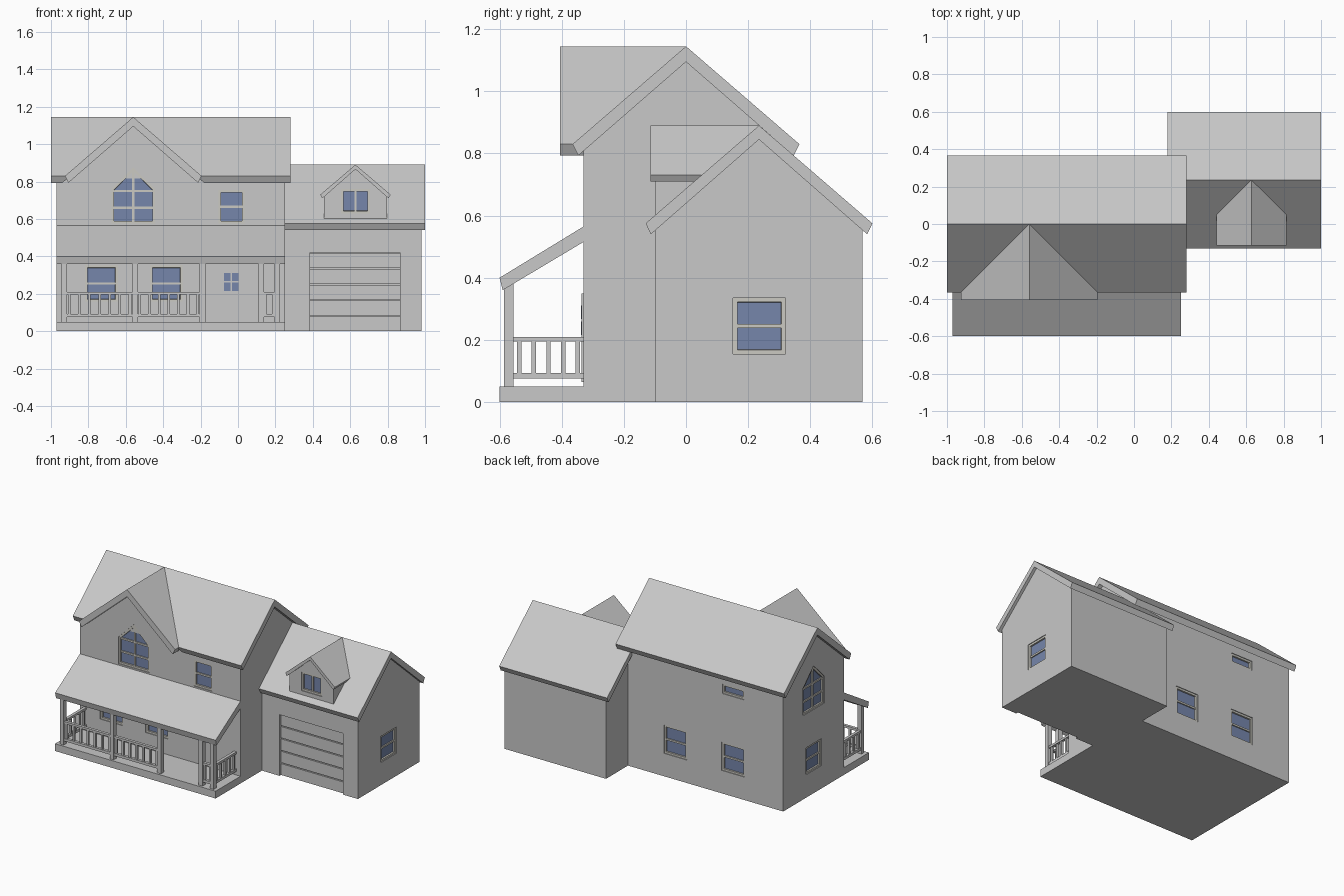
import bpy, bmesh
from math import radians
from mathutils import Matrix, Vector

cube = bpy.data.objects.get("Cube")
if cube:
    bpy.data.objects.remove(cube, do_unlink=True)


def material(name, rgb):
    m = bpy.data.materials.new(name)
    m.use_nodes = True
    m.diffuse_color = (*rgb, 1)
    m.node_tree.nodes["Principled BSDF"].inputs["Base Color"].default_value = (*rgb, 1)
    return m


GREY = material("plain grey", (0.58, 0.58, 0.58))
TRIM = material("window trim", (0.6, 0.59, 0.54))
GLASS = material("blue glass", (0.18, 0.24, 0.41))
ID = Matrix.Identity(4)


def frame(x, y, z=0, turn=0):
    """Local frame: x right, z up, -y outward after turning about z."""
    return Matrix.Translation((x, y, z)) @ Matrix.Rotation(radians(turn), 4, "Z")


def finish(name, bm, mats):
    mesh = bpy.data.meshes.new(name)
    bm.to_mesh(mesh)
    bm.free()
    for m in mats:
        mesh.materials.append(m)
    ob = bpy.data.objects.new(name, mesh)
    bpy.context.scene.collection.objects.link(ob)
    return ob


def add_prism(bm, pts, y0, y1, M=ID):
    """Profile in xz, extruded along y."""
    verts = [bm.verts.new((x, y0, z)) for x, z in pts]
    face = bm.faces.new(verts)
    ext = bmesh.ops.extrude_face_region(bm, geom=[face])["geom"]
    new = [v for v in ext if isinstance(v, bmesh.types.BMVert)]
    bmesh.ops.translate(bm, vec=(0, y1 - y0, 0), verts=new)
    bmesh.ops.transform(bm, matrix=M, verts=verts + new)
    faces = list({f for v in verts + new for f in v.link_faces})
    bmesh.ops.recalc_face_normals(bm, faces=faces)


def rect(x0, x1, z0, z1):
    return [(x0, z0), (x1, z0), (x1, z1), (x0, z1)]


def prism(name, pts, y0, y1, M=ID, mat=GREY):
    bm = bmesh.new()
    add_prism(bm, pts, y0, y1, M)
    return finish(name, bm, [mat])


def cut(bodies, pts, y0, y1, M):
    cutter = prism("cutter", pts, y0, y1, M)
    cutter.hide_render = True
    for body in bodies:
        mod = body.modifiers.new("cut", "BOOLEAN")
        mod.operation, mod.solver, mod.object = "DIFFERENCE", "EXACT", cutter
        bpy.context.view_layer.objects.active = body
        bpy.ops.object.modifier_apply(modifier=mod.name)
    bpy.data.objects.remove(cutter, do_unlink=True)


def gable_wall(half, base, eave, apex):
    return [(-half, base), (half, base), (half, eave), (0, apex), (-half, eave)]


def gable_roof(apex, half, top, inner, low, under):
    return [(0, apex), (half, top), (inner, low), (0, under), (-inner, low), (-half, top)]


def window(name, bodies, M, pts, bars):
    """Recessed opening with a frame, sunken glass and glazing bars."""
    cut(bodies, pts, -0.05, 0.022, M)
    bm = bmesh.new()
    pane = bm.faces.new([bm.verts.new((x, 0.005, z)) for x, z in pts])
    bm.normal_update()
    if pane.normal.y > 0:
        pane.normal_flip()
    bmesh.ops.inset_individual(bm, faces=[pane], thickness=0.013, use_even_offset=True)
    bmesh.ops.inset_individual(bm, faces=[pane], thickness=0.001, depth=-0.01, use_even_offset=True)
    pane.material_index = 1
    bmesh.ops.transform(bm, matrix=M, verts=bm.verts[:])
    for x0, x1, z0, z1 in bars:
        add_prism(bm, rect(x0, x1, z0, z1), 0.007, 0.018, M)
    finish(name, bm, [TRIM, GLASS])


def sash(name, bodies, M, w, h, upright=False):
    bar = (-0.006, 0.006, 0.01 - h / 2, h / 2 - 0.01) if upright else (0.01 - w / 2, w / 2 - 0.01, -0.006, 0.006)
    window(name, bodies, M, rect(-w / 2, w / 2, -h / 2, h / 2), [bar])


def peaked(name, bodies, M):
    window(name, bodies, M, gable_wall(0.117, 0.575, 0.76, 0.875),
           [(-0.006, 0.006, 0.585, 0.855)] + [(-0.105, 0.105, z - 0.006, z + 0.006) for z in (0.66, 0.75)])


# Main house: body, roof and front cross gable
GX = -0.56
main_axis = frame(0, 0, 0, 90)
main_body = prism("main_house_walls", gable_wall(0.33, 0, 0.83, 1.115), -0.25, 0.97, main_axis)
roof_shape = gable_roof(1.145, 0.365, 0.83, 0.347, 0.793, 1.095)
main_roof = prism("main_roof", roof_shape, -0.28, 1.0, main_axis)
cross = frame(GX, 0)
cut([main_roof], [(-0.487, 0.7), (0.487, 0.7), (0, 1.12)], -0.5, -0.32, cross)
gable = prism("front_gable_wall", [(-0.33, 0.83), (0.33, 0.83), (0, 1.115)], -0.33, -0.25, cross)
prism("front_gable_roof", roof_shape, -0.405, 0, cross)

# Garage: body, roof and dormer
garage_axis = frame(0, 0.235, 0, 90)
garage = prism("garage_walls", gable_wall(0.333, 0, 0.575, 0.865), -0.98, -0.21, garage_axis)
prism("garage_roof", gable_roof(0.89, 0.365, 0.575, 0.348, 0.54, 0.845), -1.0, -0.18, garage_axis)
dormer_axis = frame(0.628, 0)
dormer = prism("dormer_walls", gable_wall(0.168, 0.59, 0.73, 0.877), -0.098, 0.2, dormer_axis)
prism("dormer_roof", gable_roof(0.89, 0.188, 0.73, 0.177, 0.71, 0.866), -0.115, 0.235, dormer_axis)

# Sectional garage door in its recess
cut([garage], rect(0.385, 0.865, -0.02, 0.42), -0.2, -0.07, ID)
bm = bmesh.new()
for i in range(5):
    add_prism(bm, rect(0.385, 0.865, 0.085 * i, 0.085 * i + 0.078), -0.082, -0.065)
finish("garage_door_panels", bm, [GREY])

# Windows
for x in (-0.73, -0.383):
    sash("front_lower_window", [main_body], frame(x, -0.33, 0.255), 0.175, 0.195)
sash("front_upper_window", [main_body], frame(-0.035, -0.33, 0.665), 0.14, 0.18)
peaked("gable_window", [main_body, gable], frame(GX, -0.33))
sash("dormer_window", [dormer], frame(0.628, -0.098, 0.695), 0.155, 0.13, True)
sash("garage_side_window", [garage], frame(0.98, 0.236, 0.245, 90), 0.168, 0.18)
for x in (-0.15, -0.59):
    sash("back_lower_window", [main_body], frame(x, 0.33, 0.255, 180), 0.175, 0.195)
window("back_small_window", [main_body], frame(-0.59, 0.33, 0.72, 180), rect(-0.083, 0.083, -0.033, 0.033), [])
sash("left_lower_window", [main_body], frame(-0.97, 0, 0.25, -90), 0.17, 0.185)
peaked("left_peaked_window", [main_body], frame(-0.97, 0, 0, -90))

# Front door with four small panes
prism("front_door", rect(-0.105, 0.035, 0.065, 0.35), -0.336, -0.325)
bm = bmesh.new()
for x in (-0.074, -0.031):
    for z in (0.215, 0.267):
        add_prism(bm, rect(x, x + 0.034, z, z + 0.044), -0.338, -0.33)
finish("door_panes", bm, [GLASS])

# Porch: floor, lean-to roof and posts
prism("porch_floor", rect(-0.97, 0.25, 0, 0.05), -0.6, -0.32)
prism("porch_roof", [(-0.32, 0.571), (-0.6, 0.4), (-0.59, 0.36), (-0.32, 0.521)], -0.25, 0.97, main_axis)
POSTS = [-0.93, -0.55, -0.19, 0.125, 0.21]
for x in POSTS:
    prism("porch_post", rect(x - 0.015, x + 0.015, 0.04, 0.387), -0.585, -0.555)


def railing(name, M, length, count):
    bm = bmesh.new()
    for z0, z1 in ((0.075, 0.093), (0.195, 0.21)):
        add_prism(bm, rect(0, length, z0, z1), -0.01, 0.01, M)
    for i in range(count):
        x = length * (i + 0.5) / count
        add_prism(bm, rect(x - 0.007, x + 0.007, 0.09, 0.2), -0.007, 0.007, M)
    finish(name, bm, [GREY])


# Railings between the posts, open in front of the door
for a, b, n in ((0, 1, 7), (1, 2, 7), (3, 4, 2)):
    railing("front_railing", frame(POSTS[a], -0.57), POSTS[b] - POSTS[a], n)
for x in (POSTS[0], POSTS[-1]):
    railing("side_railing", frame(x, -0.56, 0, 90), 0.235, 5)
